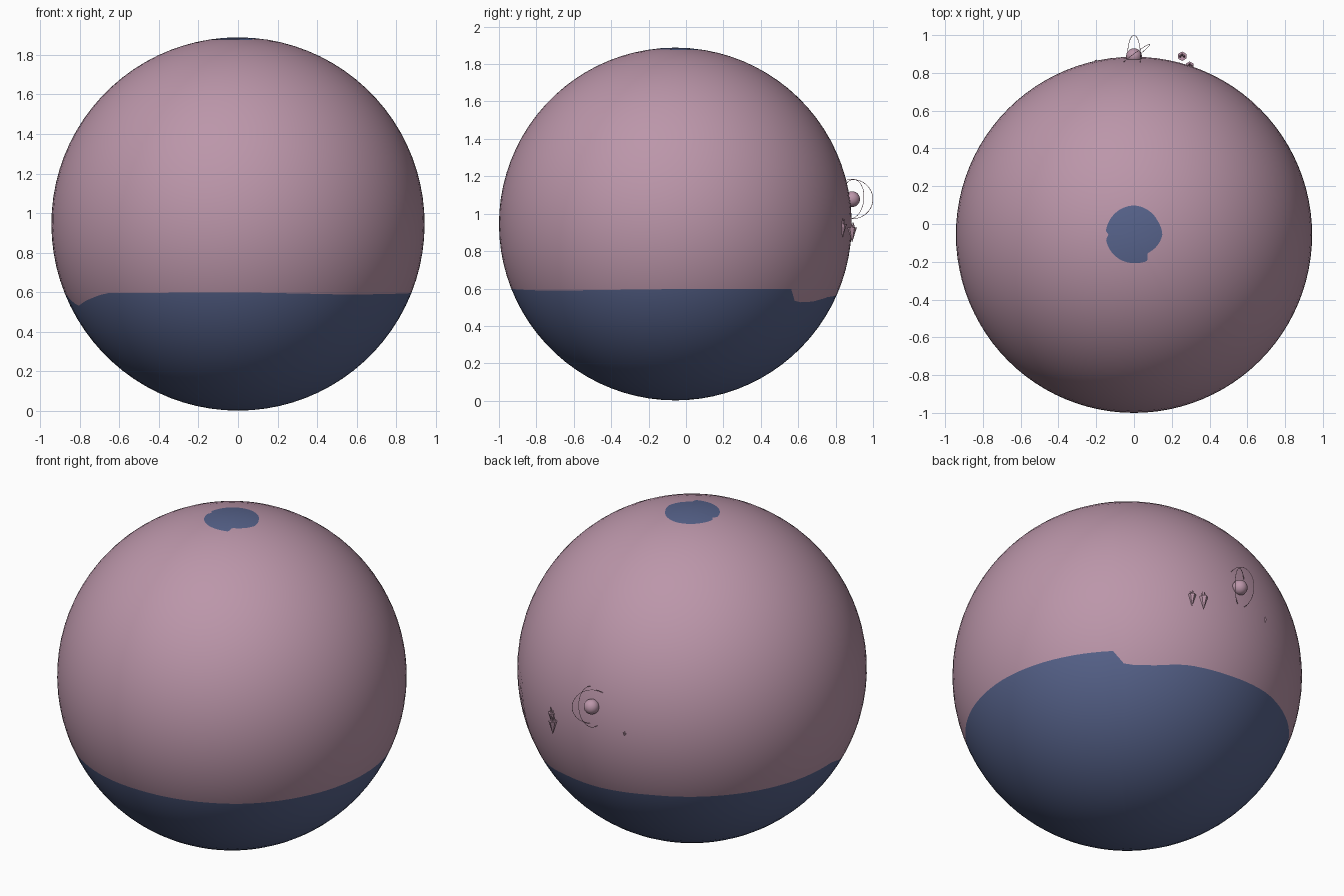
import bpy, bmesh, math
from mathutils import Vector

if "Cube" in bpy.data.objects:
    bpy.data.objects.remove(bpy.data.objects["Cube"])

R, CY, CZ = 0.943, -0.057, 0.945


def material(name, color):
    m = bpy.data.materials.new(name)
    m.diffuse_color = (*color, 1)
    m.use_nodes = True
    m.node_tree.nodes["Principled BSDF"].inputs["Base Color"].default_value = m.diffuse_color
    return m


pink = material("dusty pink", (0.50, 0.305, 0.40))
blue = material("slate blue", (0.095, 0.125, 0.26))


def interp(a, table):
    for (a0, v0), (a1, v1) in zip(table, table[1:]):
        if a0 <= a <= a1:
            return v0 + (v1 - v0) * (a - a0) / (a1 - a0)


# Uneven edges of the colour regions, as (angle in degrees, value)
shore = [(0, .597), (47, .597), (49, .525), (60, .53), (72, .555), (90, .565), (110, .585),
         (185, .595), (192, .555), (198, .53), (206, .555), (220, .595), (270, .6), (310, .588), (360, .597)]
cap = [(0, .15), (30, .145), (90, .155), (150, .15), (172, .15), (180, .135), (190, .15),
       (270, .15), (298, .155), (305, .12), (325, .13), (360, .15)]

# Planet: latitude rings, two of which follow the colour edges
N = 96
bm = bmesh.new()
rows = []
cap_rows, mid_rows, low_rows = 2, 24, 16
for i in range(1, cap_rows + mid_rows + low_rows):
    row = []
    for k in range(N):
        deg = 360 * k / N
        t_cap = math.asin(interp(deg, cap) / R)
        t_shore = math.acos((interp(deg, shore) - CZ) / R)
        if i <= cap_rows:
            t = t_cap * i / cap_rows
        elif i <= cap_rows + mid_rows:
            t = t_cap + (t_shore - t_cap) * (i - cap_rows) / mid_rows
        else:
            t = t_shore + (math.pi - t_shore) * (i - cap_rows - mid_rows) / low_rows
        a = math.radians(deg)
        row.append(bm.verts.new((R * math.sin(t) * math.cos(a),
                                 CY + R * math.sin(t) * math.sin(a), CZ + R * math.cos(t))))
    rows.append(row)
top = bm.verts.new((0, CY, CZ + R))
bottom = bm.verts.new((0, CY, CZ - R))
for k in range(N):
    j = (k + 1) % N
    bm.faces.new((top, rows[0][k], rows[0][j])).material_index = 1
    bm.faces.new((bottom, rows[-1][j], rows[-1][k])).material_index = 1
    for i in range(len(rows) - 1):
        f = bm.faces.new((rows[i][k], rows[i + 1][k], rows[i + 1][j], rows[i][j]))
        f.material_index = 0 if cap_rows <= i + 1 < cap_rows + mid_rows else 1
for f in bm.faces:
    f.smooth = True
me = bpy.data.meshes.new("planet")
bm.to_mesh(me)
bm.free()
me.materials.append(pink)
me.materials.append(blue)
planet = bpy.data.objects.new("planet", me)
bpy.context.collection.objects.link(planet)


def finish(name, smooth=False):
    ob = bpy.context.object
    ob.name = name
    ob.data.materials.append(pink)
    if smooth:
        bpy.ops.object.shade_smooth()
    return ob


# Moon with two thin tilted orbit rings
moon = Vector((0, 0.888, 1.078))
bpy.ops.mesh.primitive_uv_sphere_add(segments=24, ring_count=16, radius=0.042, location=moon)
finish("moon", True)
for name, normal, r in (("outer_ring", (0.95, 0, -0.31), 0.111), ("inner_ring", (0.6, -0.8, 0.1), 0.105)):
    bpy.ops.mesh.primitive_torus_add(major_radius=r, minor_radius=0.0014, major_segments=64,
                                     minor_segments=6, location=moon,
                                     rotation=Vector(normal).to_track_quat('Z', 'Y').to_euler())
    finish(name, True)


# Small spiked craft: down-pointing cone with little spires on its flat top
def craft(name, x, y, z, s):
    bpy.ops.mesh.primitive_cone_add(vertices=6, radius1=0.025 * s, radius2=0, depth=0.08 * s,
                                    location=(x, y, z), rotation=(math.pi, 0, 0))
    finish(name + "_body")
    for n, (dx, dy) in enumerate(((-0.010, 0), (0.010, 0), (0, 0.008))):
        bpy.ops.mesh.primitive_cone_add(vertices=5, radius1=0.007 * s, radius2=0, depth=0.034 * s,
                                        location=(x + dx * s, y + dy * s, z + 0.056 * s))
        finish(f"{name}_spire_{n}")


craft("large_craft", 0.255, 0.888, 0.885, 1.0)
craft("side_craft", 0.295, 0.838, 0.91, 0.9)
craft("far_craft", -0.2, 0.86, 0.95, 0.4)
